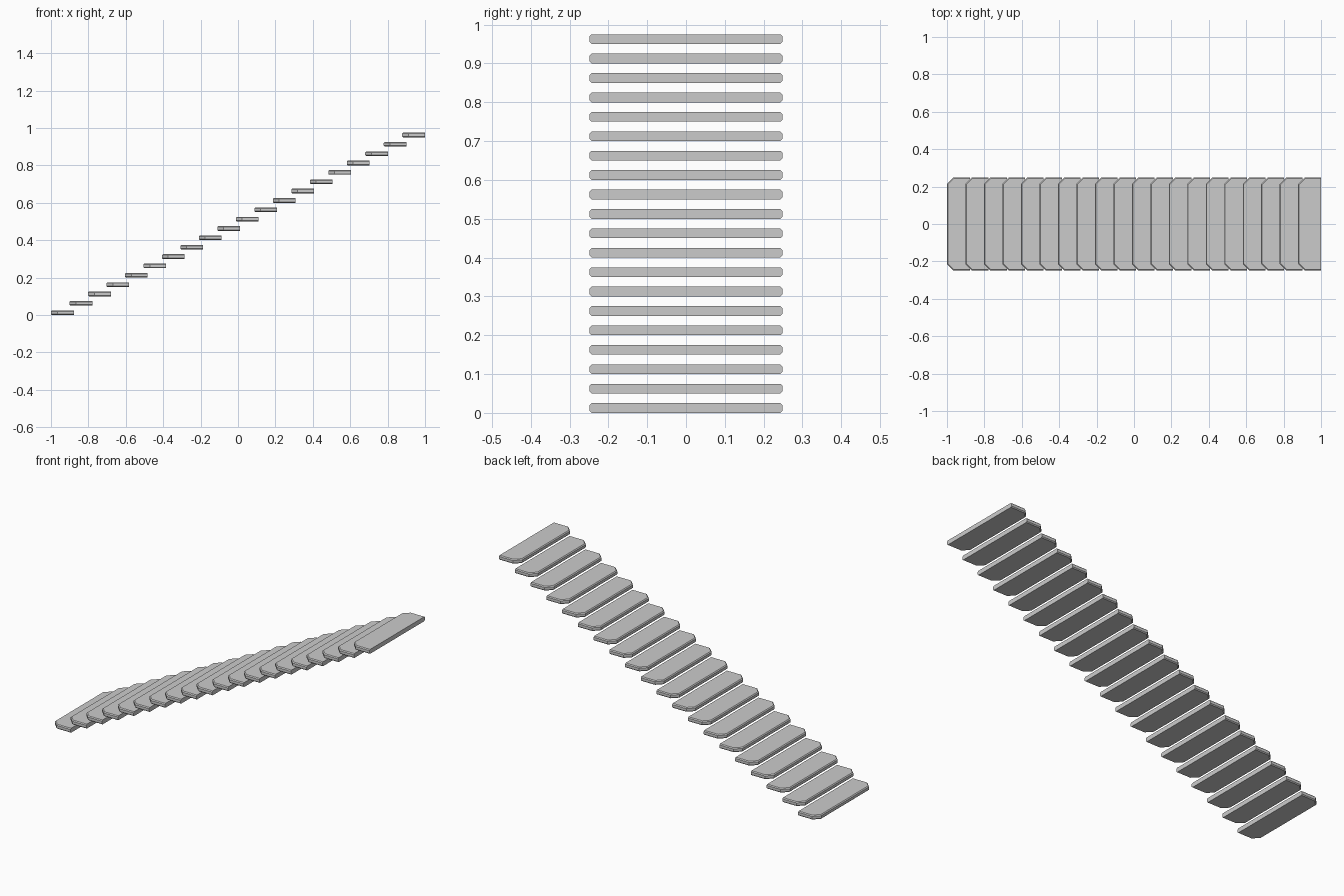
import bpy, bmesh

if "Cube" in bpy.data.objects:
    bpy.data.objects.remove(bpy.data.objects["Cube"])

STEPS = 20
DEPTH, HALF_W, THICK = 0.122, 0.248, 0.025
PITCH = (2.0 - DEPTH) / (STEPS - 1)
RISE = 0.05
CUT = 0.034      # clipped front corners
BEVEL = 0.005    # small edge chamfer


def tread_mesh():
    # plan outline: square back edge, clipped front corners
    outline = [(0, -HALF_W + CUT), (CUT, -HALF_W), (DEPTH, -HALF_W),
               (DEPTH, HALF_W), (CUT, HALF_W), (0, HALF_W - CUT)]
    bm = bmesh.new()
    face = bm.faces.new([bm.verts.new((x, y, 0)) for x, y in outline])
    ext = bmesh.ops.extrude_face_region(bm, geom=[face])
    top = [v for v in ext["geom"] if isinstance(v, bmesh.types.BMVert)]
    bmesh.ops.translate(bm, verts=top, vec=(0, 0, THICK))
    bmesh.ops.recalc_face_normals(bm, faces=bm.faces)
    # chamfer the top and bottom rims, leaving the back edge square
    rims = [e for e in bm.edges
            if abs(e.verts[0].co.z - e.verts[1].co.z) < 1e-6
            and min(v.co.x for v in e.verts) < DEPTH - 1e-4]
    bmesh.ops.bevel(bm, geom=rims, offset=BEVEL, segments=1, affect='EDGES')
    mesh = bpy.data.meshes.new("tread")
    bm.to_mesh(mesh)
    bm.free()
    return mesh


# floating flight of identical treads
mesh = tread_mesh()
for i in range(STEPS):
    tread = bpy.data.objects.new(f"tread_{i + 1:02d}", mesh)
    tread.location = (-1 + i * PITCH, 0, i * RISE)
    bpy.context.collection.objects.link(tread)
